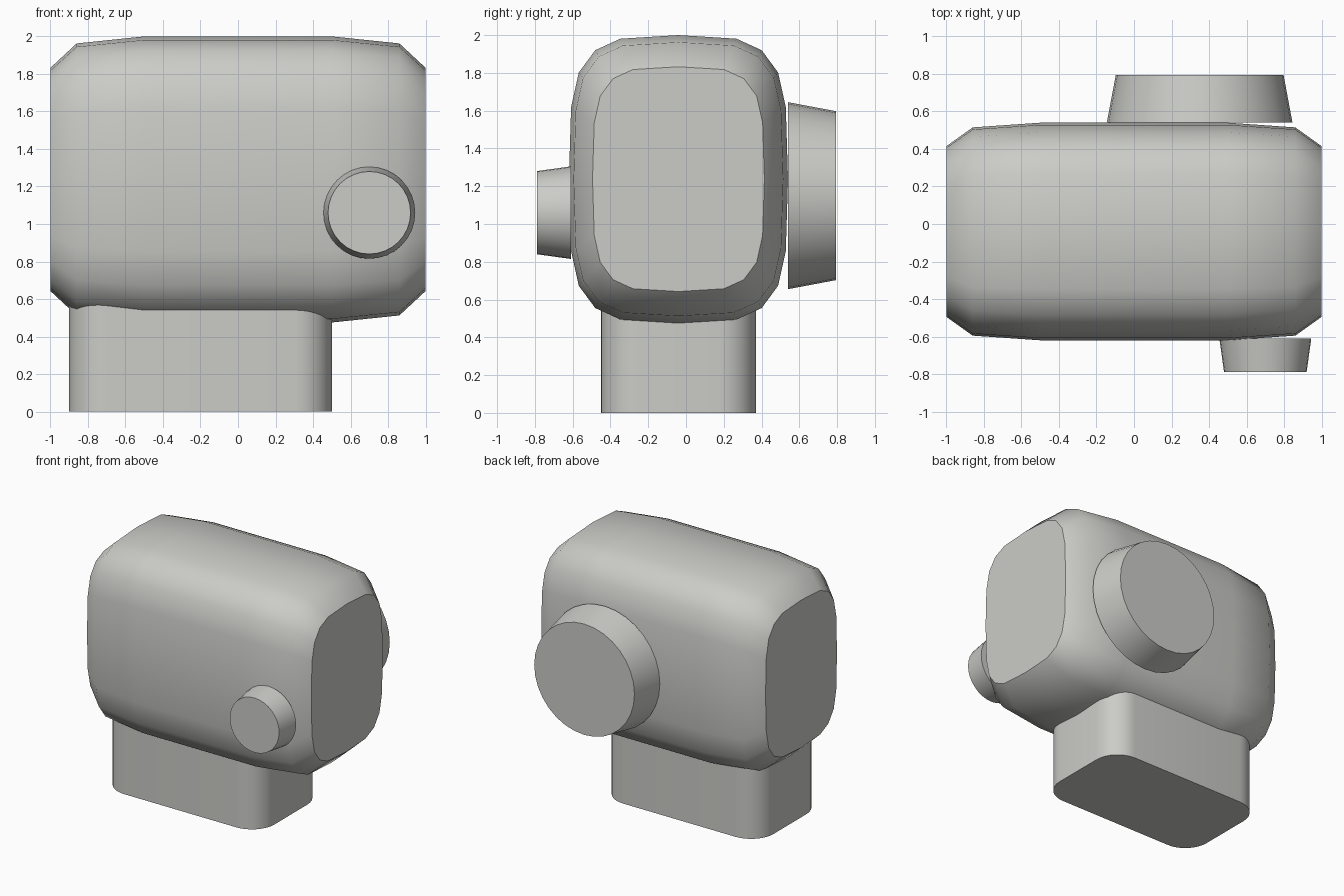
import bpy, math

if "Cube" in bpy.data.objects:
    bpy.data.objects.remove(bpy.data.objects["Cube"])

grey = bpy.data.materials.new("warm_grey")
grey.diffuse_color = (0.6, 0.6, 0.575, 1)
grey.use_nodes = True
grey.node_tree.nodes["Principled BSDF"].inputs["Base Color"].default_value = grey.diffuse_color


def loft(name, rings, smooth=42):
    """Skin a list of equal-length rings and cap both ends."""
    n = len(rings[0])
    verts = [p for r in rings for p in r]
    faces = [(k * n + i, k * n + (i + 1) % n, (k + 1) * n + (i + 1) % n, (k + 1) * n + i)
             for k in range(len(rings) - 1) for i in range(n)]
    faces += [tuple(reversed(range(n))), tuple(range(len(verts) - n, len(verts)))]
    mesh = bpy.data.meshes.new(name)
    mesh.from_pydata(verts, [], faces)
    mesh.materials.append(grey)
    obj = bpy.data.objects.new(name, mesh)
    bpy.context.collection.objects.link(obj)
    bpy.ops.object.select_all(action='DESELECT')
    obj.select_set(True)
    bpy.context.view_layer.objects.active = obj
    bpy.ops.object.mode_set(mode='EDIT')
    bpy.ops.mesh.select_all(action='SELECT')
    bpy.ops.mesh.normals_make_consistent(inside=False)
    bpy.ops.object.mode_set(mode='OBJECT')
    bpy.ops.object.shade_smooth_by_angle(angle=math.radians(smooth))
    return obj


# Body: rounded cross-section swept along x, drawn in at both ends
quarter = [(1, 0), (0.98, 0.5), (0.91, 0.74), (0.76, 0.895), (0.53, 0.975)]
top = [(0, 1)] + [(-a, b) for a, b in reversed(quarter[1:])]
half = quarter + top
section = half + [(-a, -b) for a, b in half]
stations = [(-1, 0.455, 0.595), (-0.86, 0.555, 0.725), (-0.5, 0.58, 0.7625),
            (0.5, 0.58, 0.7625), (0.86, 0.555, 0.725), (1, 0.455, 0.595)]
loft("body", [[(x, -0.04 + w * a, 1.2375 + h * b) for a, b in section]
              for x, w, h in stations])

# Base: rounded rectangular foot
outline = []
r, hx, hy, steps = 0.2, 0.70, 0.41, 8
for q, (sx, sy) in enumerate([(1, 1), (-1, 1), (-1, -1), (1, -1)]):
    for i in range(steps + 1):
        t = math.pi / 2 * (q + i / steps)
        outline.append((-0.2 + sx * (hx - r) + r * math.cos(t),
                        -0.04 + sy * (hy - r) + r * math.sin(t)))
loft("base", [[(x, y, z) for x, y in outline] for z in (0, 0.61)])


# Knobs: tapered discs on the front and back
def knob(name, x, z, ends, n=32):
    loft(name, [[(x + rad * math.cos(2 * math.pi * i / n), y,
                  z + rad * math.sin(2 * math.pi * i / n)) for i in range(n)]
                for y, rad in ends])


knob("front_knob", 0.70, 1.06, [(-0.61, 0.245), (-0.79, 0.22)])
knob("back_knob", 0.35, 1.15, [(0.54, 0.495), (0.795, 0.447)])
